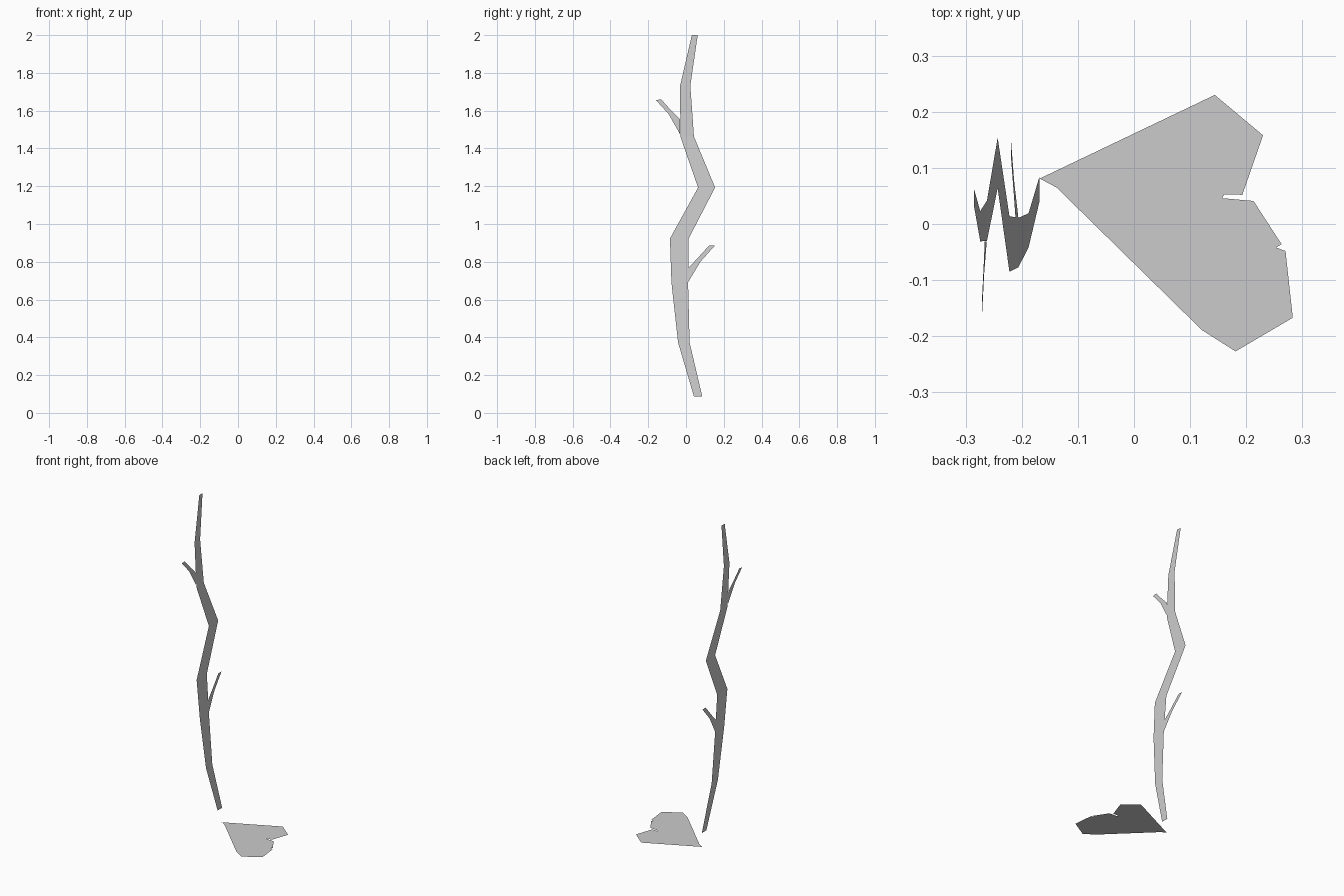
import bpy, bmesh

if "Cube" in bpy.data.objects:
    bpy.data.objects.remove(bpy.data.objects["Cube"])

# Lean of the stem: x as a function of height
LEAN = [(0.087, -0.168), (0.373, -0.188), (0.69, -0.206), (0.923, -0.222),
        (1.193, -0.243), (1.463, -0.262), (1.733, -0.274), (2.0, -0.285)]


def lean_x(z):
    for (z0, x0), (z1, x1) in zip(LEAN, LEAN[1:]):
        if z <= z1:
            return x0 + (x1 - x0) * (z - z0) / (z1 - z0)
    return LEAN[-1][1]


def finish(bm, name):
    mesh = bpy.data.meshes.new(name)
    bm.to_mesh(mesh)
    bm.free()
    bpy.context.collection.objects.link(bpy.data.objects.new(name, mesh))


def ribbon(name, left, right):
    """Strip of quads between two edges given as (y, z), facing +x."""
    bm = bmesh.new()
    rows = [[bm.verts.new((lean_x(z), y, z)) for y, z in pair]
            for pair in zip(left, right)]
    for (a, b), (c, d) in zip(rows, rows[1:]):
        bm.faces.new((a, b, d, c))
    finish(bm, name)


# Main stem: left and right y at each height of the lean
left_y = [0.042, -0.042, -0.077, -0.085, 0.064, -0.03, -0.031, 0.031]
right_y = [0.086, 0.019, 0.011, 0.014, 0.154, 0.042, 0.023, 0.062]
heights = [z for z, x in LEAN]
ribbon("main_stem", list(zip(left_y, heights)), list(zip(right_y, heights)))

# Side twigs
ribbon("lower_twig",
       [(0.01, 0.765), (0.058, 0.815), (0.122, 0.886)],
       [(0.01, 0.69), (0.076, 0.80), (0.153, 0.886)])
ribbon("upper_twig",
       [(-0.031, 1.474), (-0.092, 1.582), (-0.159, 1.656)],
       [(-0.031, 1.553), (-0.075, 1.597), (-0.132, 1.66)])

# Flat torn leaf lying on the ground
outline = [(-.168, .081), (-.155, .072), (-.143, .075), (-.155, .072), (-.138, .065),
           (.121, -.189), (.135, -.184), (.181, -.227), (.283, -.167), (.270, -.048),
           (.253, -.042), (.263, -.036), (.213, .041), (.157, .046), (.161, .053),
           (.193, .052), (.230, .158), (.144, .230)]
outline = outline[:1] + outline[4:]
bm = bmesh.new()
face = bm.faces.new([bm.verts.new((x, y, 0)) for x, y in outline])
bmesh.ops.triangulate(bm, faces=[face])
finish(bm, "ground_leaf")
